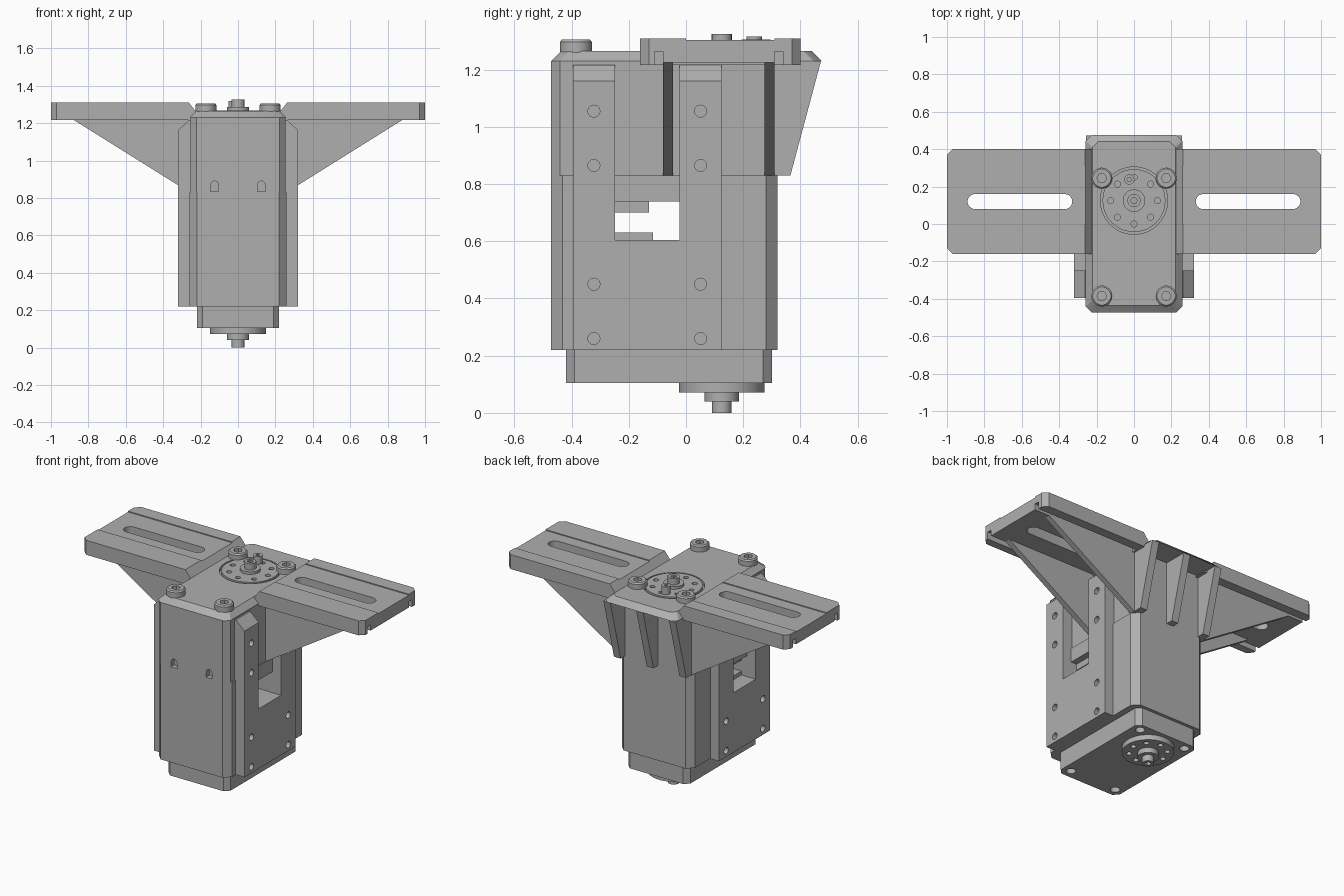
import bpy, bmesh
from math import cos, sin, pi, radians

if "Cube" in bpy.data.objects:
    bpy.data.objects.remove(bpy.data.objects["Cube"], do_unlink=True)

grey = bpy.data.materials.new("machined grey")
grey.use_nodes = True
colour = (0.43, 0.43, 0.43, 1)
grey.diffuse_color = colour
grey.node_tree.nodes["Principled BSDF"].inputs["Base Color"].default_value = colour


def prism(name, pts, axis, a, b, taper=0):
    """Extrude a 2D outline along an axis; taper pulls the far end inward."""
    place = {"x": lambda u, v, w: (w, u, v),
             "y": lambda u, v, w: (u, w, v),
             "z": lambda u, v, w: (u, v, w)}[axis]
    mu = sum(max(p[0] for p in pts) + min(p[0] for p in pts) for _ in (0,)) / 2
    mv = (max(p[1] for p in pts) + min(p[1] for p in pts)) / 2
    sign = lambda t: (t > 0) - (t < 0)
    bm = bmesh.new()
    low = [bm.verts.new(place(u, v, a)) for u, v in pts]
    high = [bm.verts.new(place(u - sign(u - mu) * taper, v - sign(v - mv) * taper, b))
            for u, v in pts]
    bm.faces.new(low)
    bm.faces.new(high)
    for i in range(len(pts)):
        j = (i + 1) % len(pts)
        bm.faces.new((low[i], low[j], high[j], high[i]))
    bmesh.ops.recalc_face_normals(bm, faces=bm.faces)
    mesh = bpy.data.meshes.new(name)
    bm.to_mesh(mesh)
    bm.free()
    mesh.materials.append(grey)
    ob = bpy.data.objects.new(name, mesh)
    bpy.context.collection.objects.link(ob)
    return ob


def rect(u0, u1, v0, v1, c=0):
    if not c:
        return [(u0, v0), (u1, v0), (u1, v1), (u0, v1)]
    return [(u0 + c, v0), (u1 - c, v0), (u1, v0 + c), (u1, v1 - c),
            (u1 - c, v1), (u0 + c, v1), (u0, v1 - c), (u0, v0 + c)]


def circle(u, v, r, n=32):
    return [(u + r * cos(2 * pi * i / n), v + r * sin(2 * pi * i / n)) for i in range(n)]


def activate(ob):
    bpy.ops.object.select_all(action="DESELECT")
    ob.select_set(True)
    bpy.context.view_layer.objects.active = ob


def cut(ob, *shape):
    tool = prism("cutter", *shape)
    tool.hide_render = True
    activate(ob)
    mod = ob.modifiers.new("cut", "BOOLEAN")
    mod.operation, mod.solver, mod.object = "DIFFERENCE", "EXACT", tool
    bpy.ops.object.modifier_apply(modifier=mod.name)
    bpy.data.objects.remove(tool, do_unlink=True)


def round_part(name, x, y, r, z0, z1, n=40):
    return prism(name, circle(x, y, r, n), "z", z0, z1)


HORN_Y = 0.125
WINDOW = rect(-0.25, -0.02, 0.605, 0.74)

# Servo case protruding under the bracket, with corner screw holes
case = prism("servo_case", rect(-0.22, 0.22, -0.42, 0.30, 0.03), "z", 0.105, 0.4)
for x in (-0.165, 0.165):
    for y in (-0.365, 0.25):
        cut(case, circle(x, y, 0.028, 20), "z", 0.05, 0.15)

# Bracket body: wider lower shell, upper shell and chamfered top plate
lower = prism("lower_shell", rect(-0.26, 0.26, -0.472, 0.32, 0.04), "z", 0.22, 0.83)
cut(lower, WINDOW, "x", -0.5, 0.5)
cut(case, WINDOW, "x", -0.5, 0.5)
upper = prism("upper_shell", rect(-0.253, 0.253, -0.472, 0.32, 0.032), "z", 0.83, 1.23)
for x in (-0.125, 0.125):
    arch = [(x - 0.022, 0.835), (x + 0.022, 0.835)] + circle(x, 0.87, 0.02, 24)[:13]
    cut(upper, arch, "y", -0.6, -0.44)
top = prism("top_plate", rect(-0.258, 0.258, -0.472, 0.475, 0.03), "z", 1.23, 1.265, 0.035)
cut(top, circle(0, HORN_Y, 0.18, 48), "z", 1.245, 1.3)

# Blocks seen inside the through window
prism("window_upper_block", rect(-0.26, -0.13, 0.70, 0.75), "x", -0.22, 0.22)
prism("window_lower_block", rect(-0.26, -0.115, 0.60, 0.63), "x", -0.22, 0.22)

# Tapered fins under the rear overhang
fin = [(0.30, 0.83), (0.365, 0.83), (0.472, 1.23), (0.30, 1.23)]
for name, x in (("right_fin", -0.233), ("middle_fin", 0), ("left_fin", 0.233)):
    prism(name, fin, "x", x - 0.024, x + 0.024)

for side, s in (("right", -1), ("left", 1)):
    # Side rails with screw holes, joined by a plate below the window
    rail = [(s * 0.24, 0.22), (s * 0.322, 0.22), (s * 0.322, 1.16),
            (s * 0.262, 1.217), (s * 0.24, 1.217)]
    for name, y in (("front", -0.395), ("rear", -0.022)):
        ob = prism(f"{side}_{name}_rail", rail, "y", y, y + 0.146)
        for z in (0.26, 0.45, 0.865, 1.055):
            cut(ob, circle(y + 0.073, z, 0.021, 20), "x", s * 0.27, s * 0.4)
    prism(f"{side}_lower_plate", rect(-0.25, -0.02, 0.22, 0.605), "x", s * 0.25, s * 0.322)

    # Mounting wing with chamfered ends, a slot and grooves
    outline = [(s * x, y) for x, y in ((0.19, -0.16), (0.97, -0.16), (1, -0.13),
                                       (1, 0.37), (0.97, 0.40), (0.19, 0.40))]
    wing = prism(f"{side}_wing", outline, "z", 1.217, 1.31)
    for v in wing.data.vertices:
        if abs(v.co.x) < 0.2 and v.co.z > 1.3:
            v.co.x = s * 0.263
    arc = [(0.04 * cos(i * pi / 12), 0.04 * sin(i * pi / 12)) for i in range(-6, 7)]
    slot = [(s * (0.85 + u), 0.12 + v) for u, v in arc]
    slot += [(s * (0.37 - u), 0.12 - v) for u, v in arc]
    cut(wing, slot, "z", 1.1, 1.4)
    for y in (-0.11, 0.31):
        cut(wing, rect(y, y + 0.03, 1.1, 1.263), "x", s * 0.27, s * 1.1)
    cut(wing, rect(0, 0.31, 1.304, 1.4), "x", s * 0.1, s * 1.1)
    cut(wing, rect(-0.08, 0.31, 1.1, 1.225), "x", s * 0.27, s * 1.1)

    # Triangular gussets carrying the wing
    gusset = [(s * 0.24, 0.83), (s * 0.26, 0.83), (s * 0.90, 1.23), (s * 0.24, 1.23)]
    for name, y in (("front", -0.08), ("rear", 0.275)):
        prism(f"{side}_{name}_gusset", gusset, "y", y, y + 0.035)

    # Case screws with hex sockets on the top plate
    for name, y in (("front", -0.385), ("rear", 0.245)):
        screw = round_part(f"{side}_{name}_screw", s * 0.172, y, 0.056, 1.25, 1.297)
        crown = prism(f"{side}_{name}_screw_crown", circle(s * 0.172, y, 0.056, 40),
                      "z", 1.297, 1.305, 0.006)
        for ob in (screw, crown):
            cut(ob, circle(s * 0.172, y, 0.026, 6), "z", 1.28, 1.4)

# Drive horns, top and bottom
top_horn = round_part("top_horn", 0, HORN_Y, 0.168, 1.24, 1.268, 48)
bottom_horn = round_part("bottom_horn", 0, HORN_Y, 0.15, 0.072, 0.106, 48)
for i in range(8):
    a = i * pi / 4
    for ob, r, z0, z1 in ((top_horn, 0.125, 1.25, 1.3), (bottom_horn, 0.11, 0.05, 0.095)):
        cut(ob, circle(r * cos(a), HORN_Y + r * sin(a), 0.016, 16), "z", z0, z1)
round_part("top_hub", 0, HORN_Y, 0.06, 1.26, 1.285)
top_bolt = round_part("top_bolt", 0, HORN_Y, 0.035, 1.28, 1.325)
cut(top_bolt, circle(0, HORN_Y, 0.018, 6), "z", 1.30, 1.4)
round_part("bottom_hub", 0, HORN_Y, 0.06, 0.04, 0.075)
bottom_bolt = round_part("bottom_bolt", 0, HORN_Y, 0.034, 0, 0.045)
cut(bottom_bolt, circle(0, HORN_Y, 0.018, 6), "z", -0.1, 0.025)
horn_screw = round_part("horn_screw", -0.025, 0.238, 0.027, 1.26, 1.317, 24)
cut(horn_screw, circle(-0.025, 0.238, 0.012, 6), "z", 1.30, 1.4)

# Smooth round walls, keep machined edges sharp
for ob in bpy.context.collection.objects:
    if ob.type == "MESH":
        activate(ob)
        bpy.ops.object.shade_smooth_by_angle(angle=radians(30))
